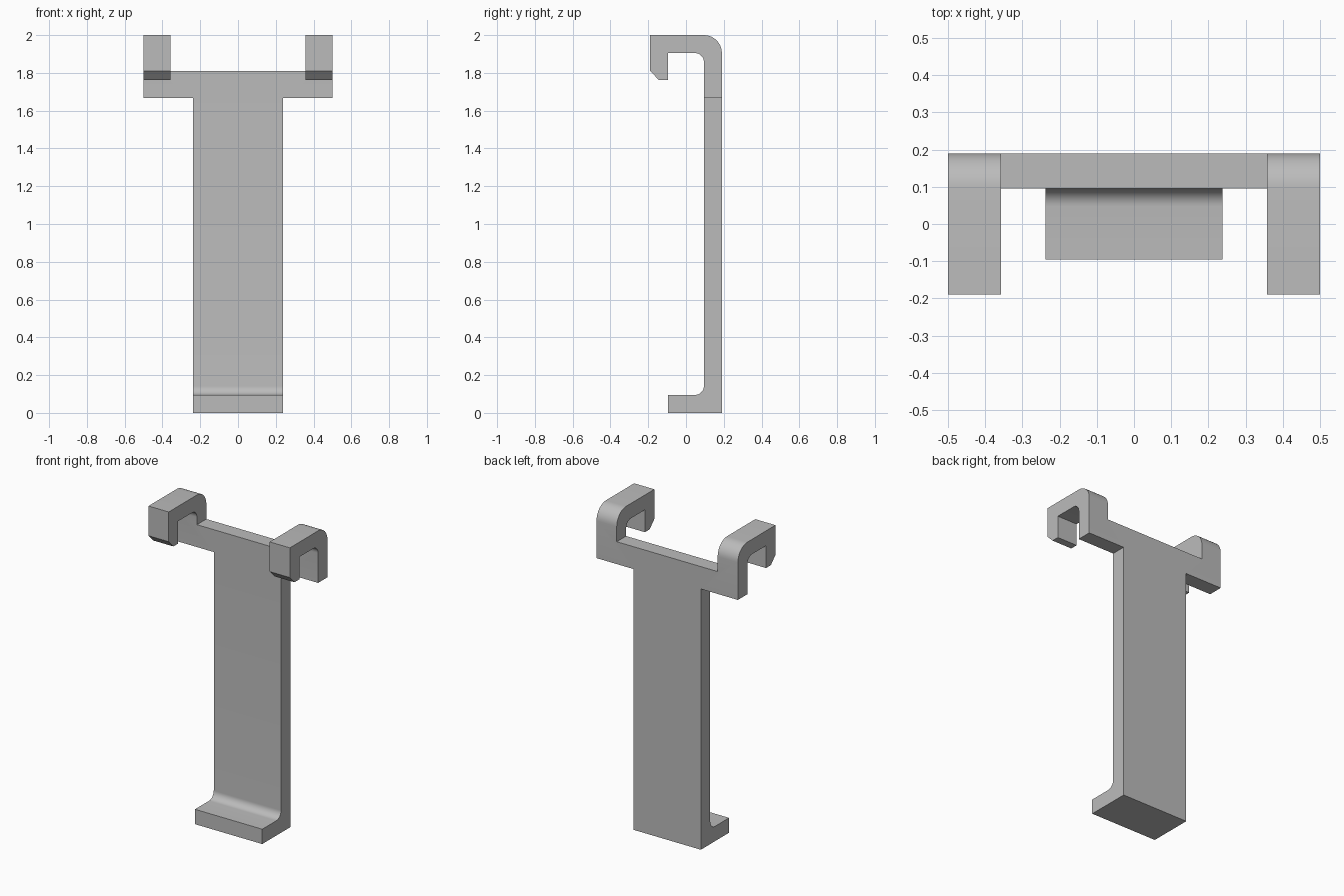
import bpy
import bmesh
from math import cos, sin, radians

cube = bpy.data.objects.get("Cube")
if cube:
    bpy.data.objects.remove(cube)

BACK, INNER = 0.19, 0.095      # rear face and inner face of the back wall
FILLET, BEND = 0.048, 0.095    # inner and outer corner radii

grey = bpy.data.materials.new("plain grey")
grey.use_nodes = True
grey.diffuse_color = (0.5, 0.5, 0.5, 1)
grey.node_tree.nodes["Principled BSDF"].inputs["Base Color"].default_value = (0.5, 0.5, 0.5, 1)


def arc(cy, cz, r, start, end, steps=10):
    angles = [radians(start + (end - start) * i / steps) for i in range(steps + 1)]
    return [(cy + r * cos(a), cz + r * sin(a)) for a in angles]


def extrude_profile(name, profile, x0, x1):
    """Extrude a side profile of (y, z) points from x0 to x1."""
    bm = bmesh.new()
    face = bm.faces.new([bm.verts.new((x0, y, z)) for y, z in profile])
    result = bmesh.ops.extrude_face_region(bm, geom=[face])
    moved = [v for v in result["geom"] if isinstance(v, bmesh.types.BMVert)]
    bmesh.ops.translate(bm, verts=moved, vec=(x1 - x0, 0, 0))
    bmesh.ops.recalc_face_normals(bm, faces=bm.faces)
    mesh = bpy.data.meshes.new(name)
    bm.to_mesh(mesh)
    bm.free()
    mesh.materials.append(grey)
    obj = bpy.data.objects.new(name, mesh)
    bpy.context.collection.objects.link(obj)
    return obj


# Long back plate with the filleted foot
plate = [(-INNER, 0), (BACK, 0), (BACK, 1.72), (INNER, 1.72)]
plate += arc(INNER - FILLET, 0.095 + FILLET, FILLET, 0, -90)
plate += [(-INNER, 0.095)]
bracket = extrude_profile("hanging_bracket", plate, -0.238, 0.238)

# Crossbar joining the two hooks
bar = [(INNER, 1.667), (BACK, 1.667), (BACK, 1.81), (INNER, 1.81)]
parts = [extrude_profile("crossbar", bar, -0.5, 0.5)]

# Hooks with rounded rear bend and chamfered tip
hook = [(INNER, 1.667), (BACK, 1.667)]
hook += arc(BACK - BEND, 2 - BEND, BEND, 0, 90)
hook += [(-BACK, 2), (-BACK, 1.81), (-0.143, 1.762), (-INNER, 1.762), (-INNER, 1.905)]
hook += arc(INNER - FILLET, 1.905 - FILLET, FILLET, 90, 0)
for name, x0, x1 in (("left_hook", 0.357, 0.5), ("right_hook", -0.5, -0.357)):
    parts.append(extrude_profile(name, hook, x0, x1))

# Merge everything into one solid piece
bpy.ops.object.select_all(action='DESELECT')
bpy.context.view_layer.objects.active = bracket
bracket.select_set(True)
for part in parts:
    mod = bracket.modifiers.new("union", 'BOOLEAN')
    mod.operation = 'UNION'
    mod.solver = 'EXACT'
    mod.object = part
    bpy.ops.object.modifier_apply(modifier=mod.name)
    bpy.data.objects.remove(part)

# Clean up flat regions, then smooth only the bends
bm = bmesh.new()
bm.from_mesh(bracket.data)
bmesh.ops.remove_doubles(bm, verts=bm.verts, dist=0.0001)
bmesh.ops.dissolve_limit(bm, angle_limit=radians(0.5), verts=bm.verts, edges=bm.edges)
bm.to_mesh(bracket.data)
bm.free()
bpy.ops.object.shade_smooth_by_angle(angle=radians(30))
